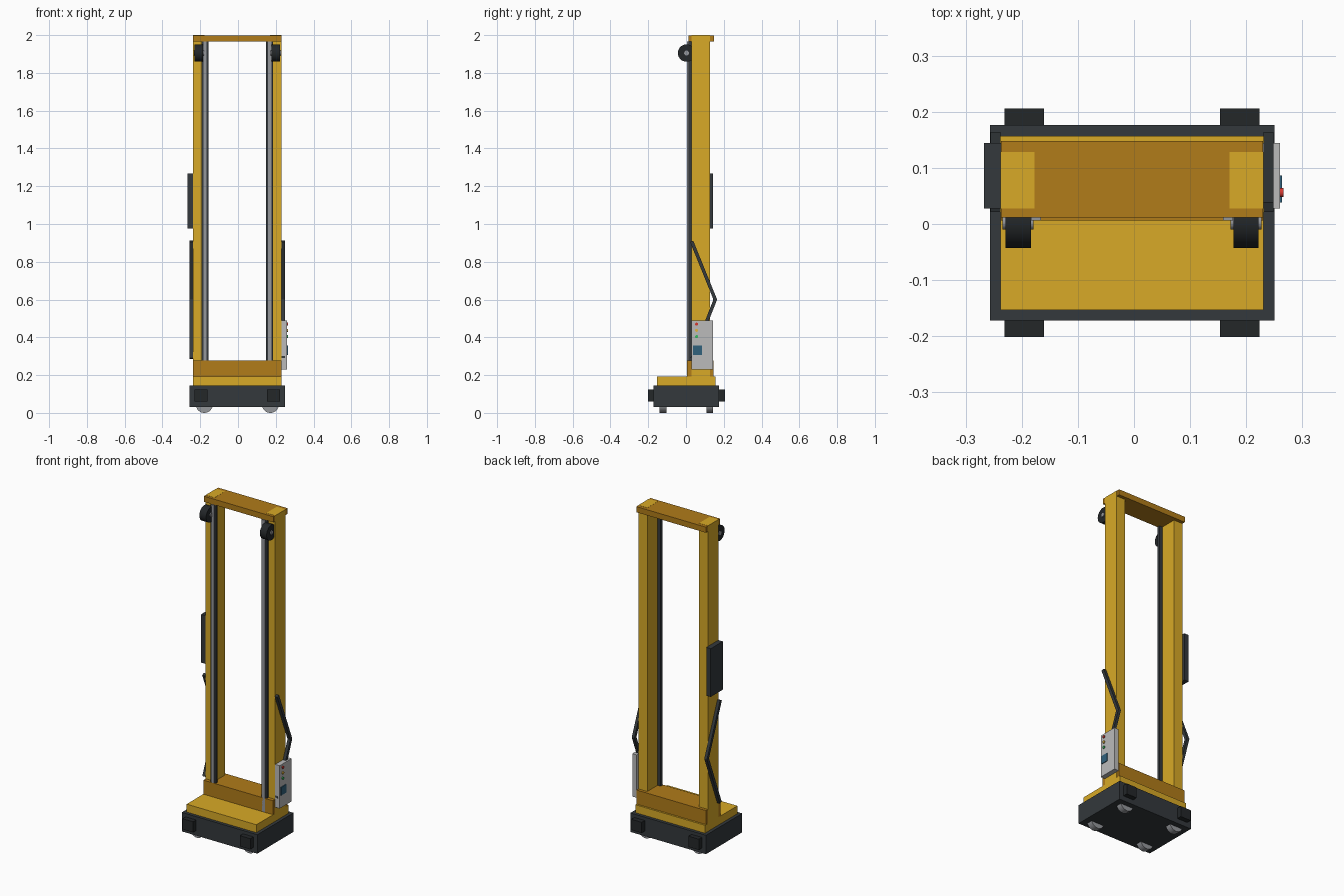
import bpy, math
from mathutils import Matrix, Vector

if "Cube" in bpy.data.objects:
    bpy.data.objects.remove(bpy.data.objects["Cube"])

CX, CY = -0.0035, 0.002   # centre of the chassis


def mat(name, rgb):
    m = bpy.data.materials.new(name)
    m.diffuse_color = (*rgb, 1)
    m.use_nodes = True
    m.node_tree.nodes["Principled BSDF"].inputs["Base Color"].default_value = m.diffuse_color
    return m


YELLOW = mat("yellow_paint", (0.69, 0.40, 0.02))
ORANGE = mat("orange_paint", (0.44, 0.20, 0.01))
DARK = mat("dark_metal", (0.033, 0.04, 0.045))
BLACK = mat("black_rubber", (0.017, 0.02, 0.022))
STEEL = mat("steel", (0.30, 0.31, 0.33))
PANEL = mat("panel_grey", (0.50, 0.50, 0.50))
BLUE = mat("screen_blue", (0.03, 0.12, 0.20))
RED = mat("red", (0.65, 0.04, 0.03))
AMBER = mat("amber", (0.75, 0.45, 0.05))
GREEN = mat("green", (0.04, 0.5, 0.12))


def box(name, x, y, z, m):
    """Box from (min, max) ranges."""
    bpy.ops.mesh.primitive_cube_add(size=1)
    o = bpy.context.object
    o.name = name
    o.data.transform(Matrix.Diagonal((x[1] - x[0], y[1] - y[0], z[1] - z[0], 1)))
    o.location = [(r[0] + r[1]) / 2 for r in (x, y, z)]
    o.data.materials.append(m)
    return o


def disc(name, centre, r, length, axis, m, bevel=0):
    """Cylinder along the x or y axis."""
    bpy.ops.mesh.primitive_cylinder_add(vertices=32, radius=r, depth=length)
    o = bpy.context.object
    o.name = name
    a = math.pi / 2
    o.data.transform(Matrix.Rotation(a, 4, 'Y' if axis == 'x' else 'X'))
    o.location = centre
    o.data.materials.append(m)
    if bevel:
        b = o.modifiers.new("bevel", 'BEVEL')
        b.width, b.segments = bevel, 2
    bpy.ops.object.shade_smooth_by_angle(angle=math.radians(35))
    return o


def arm(name, x, a, b, m, t=0.018):
    """Square bar in the yz plane from a to b."""
    d = Vector((0, b[0] - a[0], b[1] - a[1]))
    o = box(name, (-t / 2, t / 2), (-t / 2, t / 2), (-d.length / 2, d.length / 2), m)
    o.location = (x, (a[0] + b[0]) / 2, (a[1] + b[1]) / 2)
    o.rotation_euler.x = math.atan2(-d.y, d.z)


def span(c, h):
    return (c - h, c + h)


# Chassis and deck
box("chassis", span(CX, 0.2535), span(CY, 0.174), (0.03, 0.145), DARK)
box("deck_plate", span(CX, 0.234), span(CY, 0.155), (0.145, 0.193), YELLOW)

# Cross beams between the columns
box("lower_beam", span(CX, 0.2335), (0.006, 0.146), (0.193, 0.278), ORANGE)
box("top_beam", span(CX, 0.2335), (0.012, 0.148), (1.965, 1.999), ORANGE)

for s, side in ((-1, "left"), (1, "right")):
    # Mast column, guide rail and steel running strip
    box(side + "_column", span(CX + s * 0.204, 0.030), (0.028, 0.128), (0.193, 2.0), YELLOW)
    box(side + "_rail", span(CX + s * 0.171, 0.018), (0.012, 0.029), (0.193, 1.965), DARK)
    box(side + "_rail_strip", span(CX + s * 0.171, 0.009), (0.006, 0.013), (0.193, 1.965), STEEL)

    # Pulley with axle
    disc(side + "_pulley", (CX + s * 0.203, 0.003, 1.905), 0.046, 0.045, 'x', BLACK)
    disc(side + "_pulley_axle", (CX + s * 0.203, 0.003, 1.905), 0.013, 0.055, 'x', STEEL)

    # Folded two-part arm
    ax = CX + s * 0.2435
    arm(side + "_upper_arm", ax, (0.030, 0.908), (0.155, 0.600), DARK)
    arm(side + "_lower_arm", ax, (0.155, 0.600), (0.032, 0.288), DARK)
    disc(side + "_arm_elbow", (ax, 0.154, 0.600), 0.010, 0.018, 'x', DARK)

    # Bumpers and floor wheels, front and back
    for t, end in ((-1, "front"), (1, "back")):
        box(f"{end}_{side}_bumper", span(CX + s * 0.192, 0.035),
            span(CY + t * 0.186, 0.0175), (0.060, 0.125), BLACK)
        disc(f"{end}_{side}_wheel", (CX + s * 0.175, CY + t * 0.124, 0.045),
             0.045, 0.036, 'y', STEEL)

# Battery pack on the left column
box("battery_pack", (-0.267, -0.237), (0.028, 0.144), (0.975, 1.268), DARK)

# Control box with lamps and screen on the right column
box("control_box", (0.230, 0.260), (0.028, 0.144), (0.230, 0.490), PANEL)
box("control_screen", (0.258, 0.264), (0.038, 0.086), (0.306, 0.356), BLUE)
for z, m, n in ((0.470, RED, "red"), (0.437, AMBER, "amber"), (0.404, GREEN, "green")):
    disc(n + "_button", (0.262, 0.056, z), 0.008, 0.008, 'x', m)
